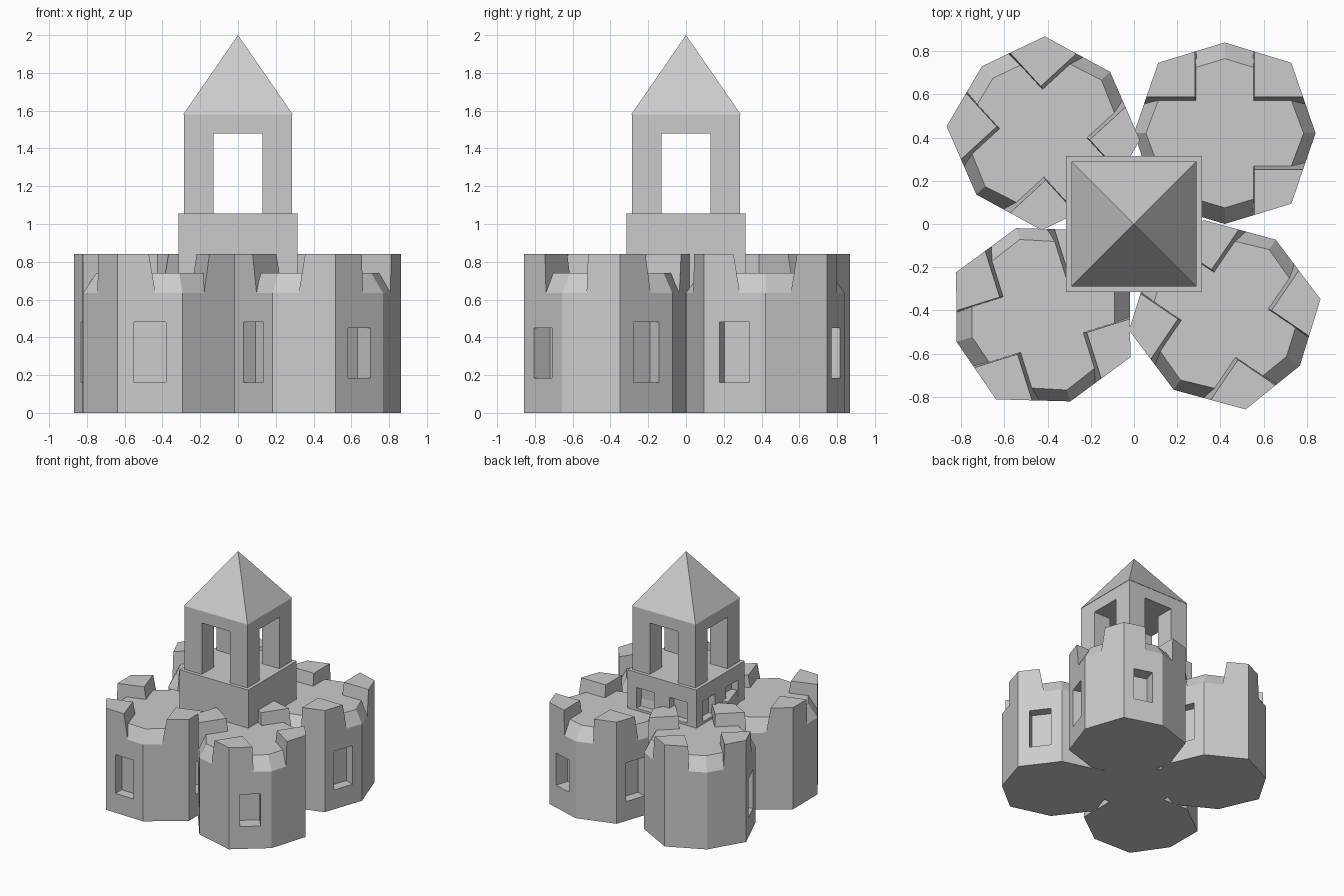
import bpy, bmesh, math
from mathutils import Vector, Matrix

if "Cube" in bpy.data.objects:
    bpy.data.objects.remove(bpy.data.objects["Cube"], do_unlink=True)

GREY = (0.6, 0.6, 0.6, 1)
stone = bpy.data.materials.new("grey_stone")
stone.use_nodes = True
stone.diffuse_color = GREY
stone.node_tree.nodes["Principled BSDF"].inputs["Base Color"].default_value = GREY


def loft(bm, lower, z0, upper, z1):
    """Closed solid between two outlines with equal point counts."""
    a = [bm.verts.new((x, y, z0)) for x, y in lower]
    b = [bm.verts.new((x, y, z1)) for x, y in upper]
    bm.faces.new(a)
    bm.faces.new(b)
    for i in range(len(a)):
        j = (i + 1) % len(a)
        bm.faces.new((a[i], a[j], b[j], b[i]))


def box(bm, x0, x1, y0, y1, z0, z1):
    rect = [(x0, y0), (x1, y0), (x1, y1), (x0, y1)]
    loft(bm, rect, z0, rect, z1)


def finish(bm, name, matrix=Matrix()):
    bmesh.ops.recalc_face_normals(bm, faces=bm.faces)
    mesh = bpy.data.meshes.new(name)
    bm.to_mesh(mesh)
    bm.free()
    mesh.materials.append(stone)
    obj = bpy.data.objects.new(name, mesh)
    obj.matrix_world = matrix
    bpy.context.collection.objects.link(obj)
    return obj


def carve(obj, cutter):
    cutter.hide_render = True
    bpy.context.view_layer.objects.active = obj
    mod = obj.modifiers.new("openings", "BOOLEAN")
    mod.operation = "DIFFERENCE"
    mod.object = cutter
    mod.solver = "EXACT"
    bpy.ops.object.modifier_apply(modifier=mod.name)
    bpy.data.objects.remove(cutter, do_unlink=True)


def octagon(rx, ry, dx, dy):
    return [(rx, 0), (dx, dy), (0, ry), (-dx, dy),
            (-rx, 0), (-dx, -dy), (0, -ry), (dx, -dy)]


R, DX, DY = 0.42, 0.308, 0.326
WALL_TOP, DECK, MERLON_TOP = 0.635, 0.74, 0.84
OUTLINE = octagon(R, R, DX, DY)
# wall side number, width, sill, head, depth
WINDOWS = [(7, 0.17, 0.16, 0.48, 0.08),
           (3, 0.17, 0.16, 0.48, 0.08),
           (5, 0.155, 0.185, 0.45, 0.11)]


def merlon_outline(ix, iy, sx, sy):
    on_side = (R + (DX - R) * iy / DY, iy)
    on_end = (ix, R + (DY - R) * ix / DX)
    return [(x * sx, y * sy) for x, y in
            ((ix, iy), on_side, (DX, DY), on_end)]


def tower(name, x, y, degrees):
    place = Matrix.Translation((x, y, 0)) @ Matrix.Rotation(math.radians(degrees), 4, "Z")

    # Wall with recessed windows
    bm = bmesh.new()
    loft(bm, OUTLINE, 0, OUTLINE, WALL_TOP)
    wall = finish(bm, name + "_wall", place)
    cut = bmesh.new()
    for side, width, sill, head, depth in WINDOWS:
        a, b = Vector(OUTLINE[side]), Vector(OUTLINE[(side + 1) % 8])
        mid, along = (a + b) / 2, (b - a).normalized() * width / 2
        normal = Vector((along.y, -along.x)).normalized()
        rect = [mid - along - normal * depth, mid + along - normal * depth,
                mid + along + normal * 0.05, mid - along + normal * 0.05]
        loft(cut, rect, sill, rect, head)
    carve(wall, finish(cut, name + "_cutter", place))

    # Deck with sloping rim
    bm = bmesh.new()
    loft(bm, OUTLINE, WALL_TOP, octagon(0.365, 0.345, 0.265, 0.265), DECK)
    finish(bm, name + "_deck", place)

    # Four corner merlons
    bm = bmesh.new()
    for sx in (-1, 1):
        for sy in (-1, 1):
            loft(bm, merlon_outline(0.13, 0.135, sx, sy), WALL_TOP,
                 merlon_outline(0.138, 0.168, sx, sy), MERLON_TOP)
    finish(bm, name + "_merlons", place)


C = 0.42
tower("back_left_tower", C, C, 180)
tower("back_right_tower", -C, C, 42.5)
tower("front_right_tower", -C, -C, 107.4)
tower("front_left_tower", C, -C, 55.8)

# Central keep with small recesses on two sides
P = 0.315
bm = bmesh.new()
box(bm, -P, P, -P, P, 0, 1.055)
keep = finish(bm, "keep_base")
cut = bmesh.new()
for side in (-1, 1):
    u0, u1 = side * 0.15 - 0.08, side * 0.15 + 0.08
    box(cut, u0, u1, P - 0.06, P + 0.05, 0.76, 0.93)
    box(cut, -P - 0.05, -P + 0.06, u0, u1, 0.76, 0.93)
carve(keep, finish(cut, "keep_cutter"))

# Belfry posts and lintel
W, G = 0.287, 0.13
bm = bmesh.new()
for sx in (-1, 1):
    for sy in (-1, 1):
        box(bm, *sorted((sx * G, sx * W)), *sorted((sy * G, sy * W)), 1.055, 1.48)
finish(bm, "belfry_posts")
bm = bmesh.new()
box(bm, -W, W, -W, W, 1.48, 1.58)
finish(bm, "belfry_lintel")

# Pyramid roof
bpy.ops.mesh.primitive_cone_add(vertices=4, radius1=0.29 * math.sqrt(2), radius2=0,
                                depth=0.42, location=(0, 0, 1.79))
roof = bpy.context.object
roof.name = "roof"
roof.data.transform(Matrix.Rotation(math.radians(45), 4, "Z"))
# Keep the square aligned with the walls
if max(v.co.x for v in roof.data.vertices) > 0.35:
    roof.data.transform(Matrix.Rotation(math.radians(45), 4, "Z"))
roof.data.materials.append(stone)
